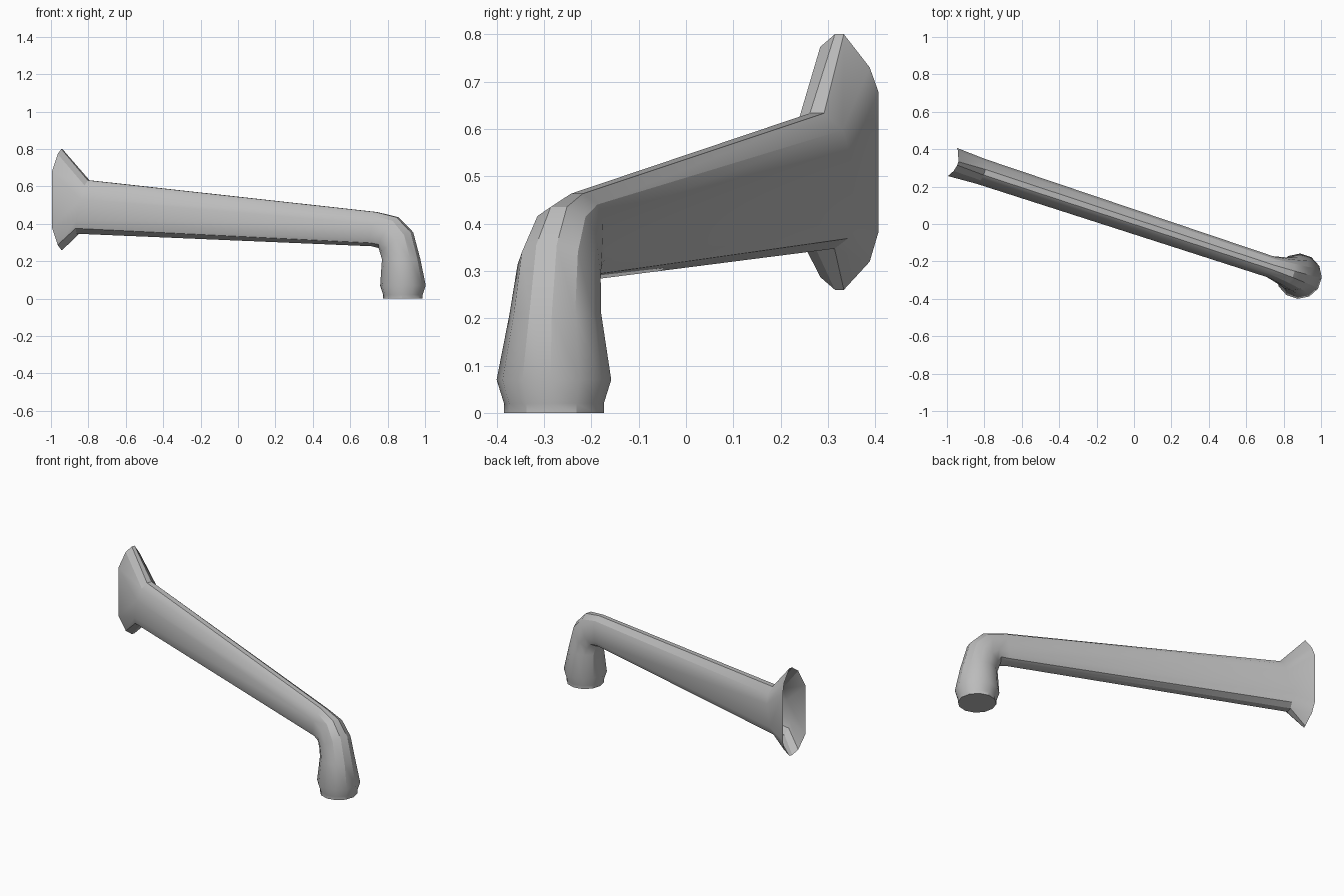
import bpy, bmesh, math
from mathutils import Vector

cube = bpy.data.objects.get("Cube")
if cube:
    bpy.data.objects.remove(cube)

grey = bpy.data.materials.new("plain_grey")
grey.use_nodes = True
grey.diffuse_color = (0.5, 0.5, 0.5, 1)
grey.node_tree.nodes["Principled BSDF"].inputs["Base Color"].default_value = (0.5, 0.5, 0.5, 1)

# Frame of the pipe: run along the arm, across it, and the outlet centre
ALONG = Vector((0.95, -0.313, 0))
ACROSS = Vector((0.313, 0.95, 0))
OUTLET = Vector((0.882, -0.279, 0))

# Cross-sections as (across, height) pairs, starting at the top
ROUND = [(math.sin(math.radians(a)) / 0.966, math.cos(math.radians(a)) / 0.966)
         for a in range(-15, 345, 30)]
ARM = [(-.2, 1), (.25, 1), (.8, .75), (1, .4), (1, -.55), (.75, -.85),
       (.3, -1), (-.3, -1), (-.8, -.8), (-1, -.5), (-1, .3), (-.65, .8)]
FLARE = [(-.1, 1), (.15, 1), (.8, .74), (1, .55), (1, -.55), (.8, -.78),
         (.15, -1), (-.1, -1), (-.55, -.9), (-1, -.55), (-1, .55), (-.55, .9)]


def blend(a, b, t):
    return [(p[0] + (q[0] - p[0]) * t, p[1] + (q[1] - p[1]) * t) for p, q in zip(a, b)]


def ring(bm, section, outer, inner, half_width, dip=0):
    """Place a section between an outer and an inner (along, z) point."""
    verts = []
    for n, h in section:
        t = (h + 1) / 2
        s = inner[0] + (outer[0] - inner[0]) * t + dip * (1 - n * n)
        z = inner[1] + (outer[1] - inner[1]) * t
        verts.append(bm.verts.new(OUTLET + ALONG * s + ACROSS * n * half_width + Vector((0, 0, z))))
    return verts


# Stations from the flared open end, along the arm, down the elbow to the outlet
bm = bmesh.new()
rings = [
    ring(bm, FLARE, (-1.95, .80), (-1.95, .26), .079, .03),
    ring(bm, ARM, (-1.77, .633), (-1.83, .347), .07),
    ring(bm, ARM, (-.15, .463), (-.17, .28), .058),
    ring(bm, blend(ARM, ROUND, .5), (-.03, .435), (-.13, .27), .073),
    ring(bm, ROUND, (.05, .355), (-.12, .24), .085),
    ring(bm, ROUND, (.09, .21), (-.11, .21), .093),
    ring(bm, ROUND, (.118, .07), (-.118, .07), .117),
    ring(bm, ROUND, (.102, .02), (-.102, .02), .102),
    ring(bm, ROUND, (.102, 0), (-.102, 0), .102),
]
for a, b in zip(rings, rings[1:]):
    for i in range(len(a)):
        j = (i + 1) % len(a)
        bm.faces.new((a[i], a[j], b[j], b[i]))
bm.faces.new(rings[-1])  # outlet cap
bmesh.ops.recalc_face_normals(bm, faces=bm.faces)

mesh = bpy.data.meshes.new("spout_pipe")
bm.to_mesh(mesh)
bm.free()
mesh.materials.append(grey)
spout = bpy.data.objects.new("spout_pipe", mesh)
bpy.context.collection.objects.link(spout)
bpy.ops.object.select_all(action="DESELECT")
spout.select_set(True)
bpy.context.view_layer.objects.active = spout
bpy.ops.object.shade_smooth_by_angle(angle=math.radians(30))
